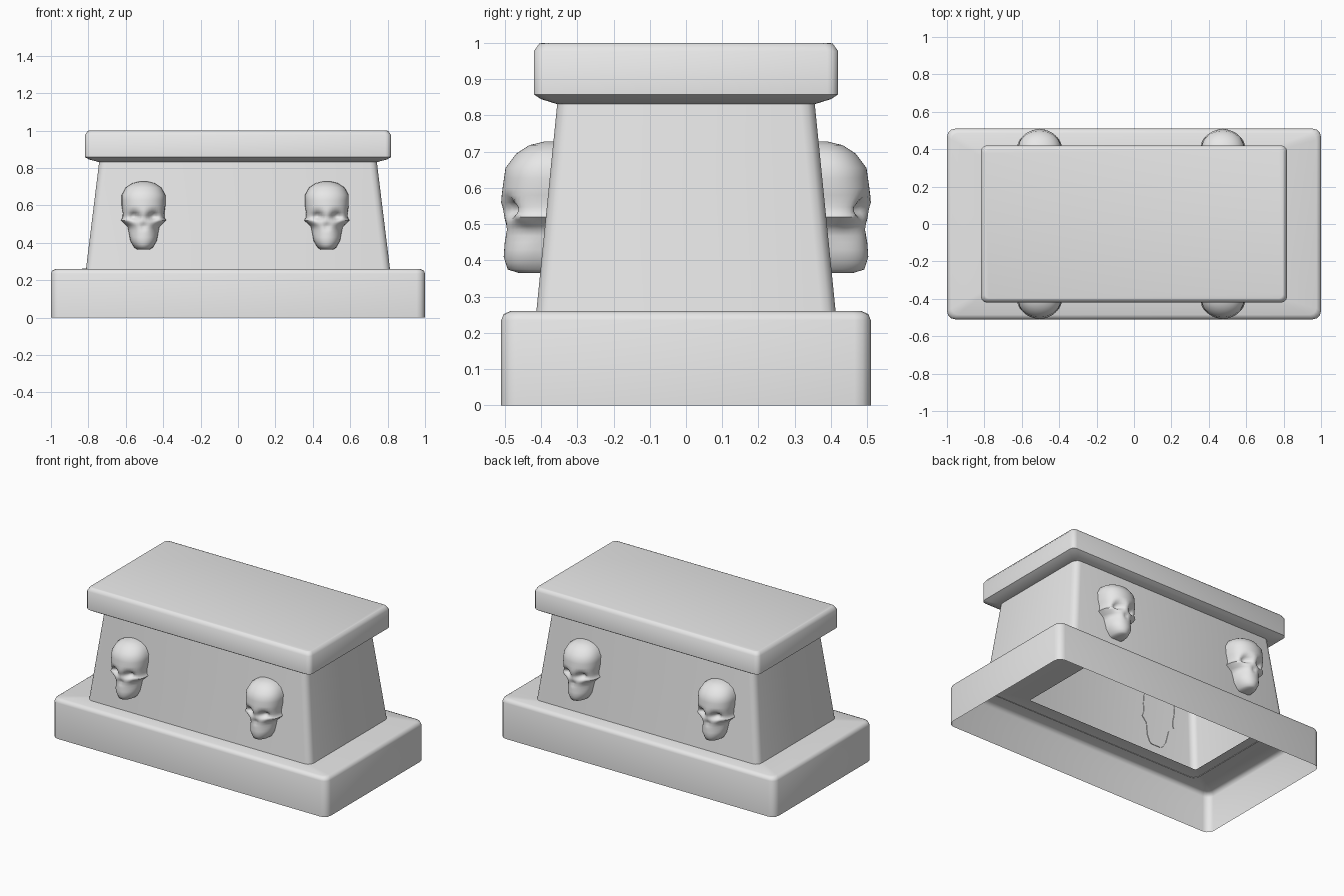
import bpy
import math
from math import sin, cos, pi, exp

default = bpy.data.objects.get("Cube")
if default:
    bpy.data.objects.remove(default, do_unlink=True)

# Plain stone colour
stone = bpy.data.materials.new("grey_stone")
stone.use_nodes = True
stone.diffuse_color = (0.8, 0.8, 0.8, 1)
stone.node_tree.nodes["Principled BSDF"].inputs["Base Color"].default_value = (0.8, 0.8, 0.8, 1)


def make_object(name, verts, faces, angle):
    mesh = bpy.data.meshes.new(name)
    mesh.from_pydata(verts, [], faces)
    mesh.materials.append(stone)
    obj = bpy.data.objects.new(name, mesh)
    bpy.context.collection.objects.link(obj)
    bpy.ops.object.select_all(action='DESELECT')
    obj.select_set(True)
    bpy.context.view_layer.objects.active = obj
    bpy.ops.object.shade_smooth_by_angle(angle=math.radians(angle))
    return obj


def rounded_ring(x0, x1, half_y, z, radius, steps=3):
    """Counter-clockwise rounded rectangle at one height."""
    points = []
    corners = ((x1, half_y, 1, 1), (x0, half_y, -1, 1),
               (x0, -half_y, -1, -1), (x1, -half_y, 1, -1))
    for quarter, (x, y, sx, sy) in enumerate(corners):
        for i in range(steps + 1):
            a = (quarter + i / steps) * pi / 2
            points.append((x - sx * radius + radius * cos(a),
                           y - sy * radius + radius * sin(a), z))
    return points


def loft(name, rings, bottom=False, top=False, angle=50):
    n = len(rings[0])
    verts = [p for ring in rings for p in ring]
    faces = []
    for r in range(len(rings) - 1):
        for i in range(n):
            j = (i + 1) % n
            faces.append((r * n + i, r * n + j, (r + 1) * n + j, (r + 1) * n + i))
    if bottom:
        faces.append(tuple(reversed(range(n))))
    if top:
        faces.append(tuple(range(len(verts) - n, len(verts))))
    return make_object(name, verts, faces, angle)


def sym(x, y, z, radius):
    return rounded_ring(-x, x, y, z, radius)


# Hollow plinth, open below, with an opening in its top
loft("plinth", [
    sym(1.0, 0.51, 0.0, 0.045),
    sym(1.0, 0.51, 0.235, 0.045),
    sym(0.993, 0.503, 0.252, 0.04),
    sym(0.975, 0.485, 0.26, 0.035),
    rounded_ring(-0.75, 0.52, 0.33, 0.262, 0.005),
])

# Tapered hollow body
loft("body", [sym(0.813, 0.413, 0.258, 0.04), sym(0.742, 0.355, 0.835, 0.04)])

# Lid slab with bevelled edges
loft("lid", [
    sym(0.745, 0.358, 0.832, 0.03),
    sym(0.795, 0.4, 0.845, 0.03),
    sym(0.818, 0.42, 0.858, 0.03),
    sym(0.818, 0.42, 0.977, 0.03),
    sym(0.803, 0.405, 0.998, 0.025),
    sym(0.795, 0.397, 1.0, 0.02),
], bottom=True, top=True)

# Skull outline: height, half width, front depth
SKULL = [
    (0.365, 0.035, 0.46), (0.375, 0.05, 0.492), (0.41, 0.07, 0.503),
    (0.45, 0.078, 0.5), (0.485, 0.085, 0.498), (0.505, 0.105, 0.5),
    (0.52, 0.121, 0.502), (0.535, 0.112, 0.505), (0.56, 0.111, 0.511),
    (0.60, 0.117, 0.506), (0.655, 0.117, 0.498), (0.695, 0.095, 0.468),
    (0.718, 0.06, 0.432), (0.728, 0.02, 0.39),
]


def dent(x, z, cx, cz, rx, rz, depth):
    return depth * exp(-((x - cx) / rx) ** 2 - ((z - cz) / rz) ** 2)


def make_skull(name, cx, side):
    rows = []
    for a, b in zip(SKULL, SKULL[1:]):
        rows += [a, tuple((p + q) / 2 for p, q in zip(a, b))]
    rows.append(SKULL[-1])
    cols = 24
    verts, faces = [], []
    for z, w, front in rows:
        wall = 0.413 - 0.058 * (z - 0.258) / 0.577 - 0.004
        for c in range(cols + 1):
            t = pi * c / cols
            x = -w * cos(t)
            depth = wall + (front - wall) * max(sin(t), 0) ** 0.75
            # Eye sockets, nose hollow and sunken cheeks
            cut = dent(abs(x), z, 0.05, 0.543, 0.028, 0.022, 0.045)
            cut += dent(x, z, 0, 0.488, 0.014, 0.016, 0.012)
            cut += dent(abs(x), z, 0.075, 0.475, 0.025, 0.03, 0.02)
            depth = max(wall, depth - cut)
            verts.append((cx + x * side, -depth * side, z))
    n = cols + 1
    for r in range(len(rows) - 1):
        for c in range(cols):
            k = r * n + c
            faces.append((k, k + 1, k + n + 1, k + n))
    # Close crown and jaw
    faces.append(tuple(reversed(range(n))))
    faces.append(tuple(range(len(verts) - n, len(verts))))
    make_object(name, verts, faces, 60)


for face, side in (("front", 1), ("back", -1)):
    for hand, x in (("right", -0.505), ("left", 0.475)):
        make_skull(f"{face}_{hand}_skull", x, side)
